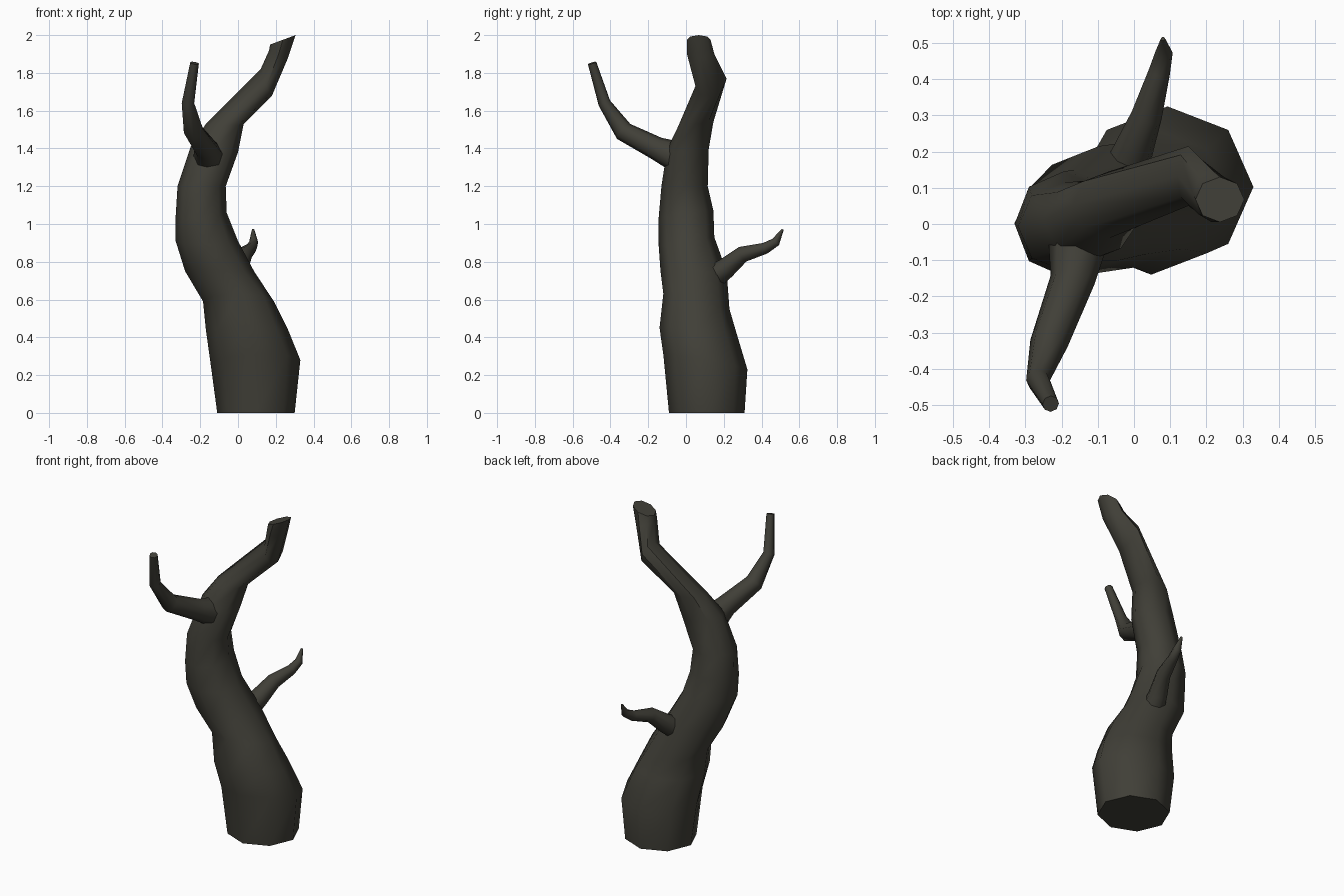
import bpy, bmesh, math
from mathutils import Vector

if "Cube" in bpy.data.objects:
    bpy.data.objects.remove(bpy.data.objects["Cube"])

bark = bpy.data.materials.new("dark_bark")
bark.diffuse_color = (0.052, 0.050, 0.039, 1)
bark.use_nodes = True
bark.node_tree.nodes["Principled BSDF"].inputs["Base Color"].default_value = bark.diffuse_color
SIDES = 8


def loft(name, rings):
    """Skin a list of rings (centre, half-axis A, half-axis B) into a closed tube."""
    bm = bmesh.new()
    loops = []
    for c, a, b in rings:
        angles = [2 * math.pi * i / SIDES for i in range(SIDES)]
        loops.append([bm.verts.new(c + a * math.cos(t) + b * math.sin(t)) for t in angles])
    for lo, hi in zip(loops, loops[1:]):
        for i in range(SIDES):
            j = (i + 1) % SIDES
            bm.faces.new((lo[i], lo[j], hi[j], hi[i]))
    bm.faces.new(loops[0][::-1])
    bm.faces.new(loops[-1])
    bmesh.ops.recalc_face_normals(bm, faces=bm.faces)
    me = bpy.data.meshes.new(name)
    bm.to_mesh(me)
    bm.free()
    me.materials.append(bark)
    ob = bpy.data.objects.new(name, me)
    bpy.context.collection.objects.link(ob)
    bpy.ops.object.select_all(action='DESELECT')
    ob.select_set(True)
    bpy.context.view_layer.objects.active = ob
    bpy.ops.object.shade_smooth_by_angle(angle=math.radians(50))
    return ob


def branch(name, pts):
    """Tapered limb through points (x, y, z, radius)."""
    p = [Vector(q[:3]) for q in pts]
    rings = []
    for i, q in enumerate(pts):
        d = Vector((0, 0, 0))
        if i > 0:
            d += (p[i] - p[i - 1]).normalized()
        if i < len(p) - 1:
            d += (p[i + 1] - p[i]).normalized()
        d.normalize()
        side = Vector((1, 0, 0))
        side = (side - d * side.dot(d)).normalized()
        rings.append((p[i], side * q[3], d.cross(side) * q[3]))
    return loft(name, rings)


# Trunk sections: x min, x max, y min, y max, z, z rise along x, z rise along y
sections = [
    (-0.11, 0.30, -0.09, 0.31, 0.00, 0.00, 0.00),
    (-0.145, 0.33, -0.12, 0.325, 0.27, 0.01, -0.04),
    (-0.17, 0.265, -0.14, 0.265, 0.44, 0.00, -0.01),
    (-0.185, 0.19, -0.12, 0.23, 0.59, 0.00, -0.04),
    (-0.28, 0.085, -0.135, 0.215, 0.75, 0.00, 0.00),
    (-0.33, 0.00, -0.145, 0.15, 0.91, 0.00, 0.02),
    (-0.33, -0.06, -0.145, 0.145, 1.05, 0.01, 0.02),
    (-0.32, -0.065, -0.13, 0.115, 1.20, 0.00, 0.00),
    (-0.25, 0.00, -0.10, 0.12, 1.395, -0.015, 0.00),
    (-0.17, 0.03, -0.04, 0.145, 1.53, 0.00, 0.01),
    (0.12, 0.18, 0.05, 0.215, 1.75, -0.07, 0.02),
    (0.165, 0.265, 0.005, 0.15, 1.90, -0.02, 0.00),
    (0.17, 0.305, 0.005, 0.13, 1.975, 0.025, 0.00),
]
loft("trunk", [(Vector(((a + b) / 2, (c + d) / 2, z)),
                Vector(((b - a) / 2, 0, tx)),
                Vector((0, (d - c) / 2, ty)))
               for a, b, c, d, z, tx, ty in sections])

# Forked limb reaching forward and up
branch("front_branch", [
    (-0.15, -0.01, 1.34, 0.09), (-0.17, -0.155, 1.40, 0.062),
    (-0.235, -0.33, 1.49, 0.053), (-0.265, -0.432, 1.64, 0.033),
    (-0.23, -0.497, 1.852, 0.023)])

# Short twig at the back
branch("back_twig", [
    (-0.04, 0.10, 0.69, 0.07), (0.0, 0.21, 0.765, 0.055),
    (0.035, 0.30, 0.84, 0.043), (0.07, 0.42, 0.872, 0.03),
    (0.083, 0.475, 0.905, 0.024), (0.08, 0.512, 0.972, 0.006)])
